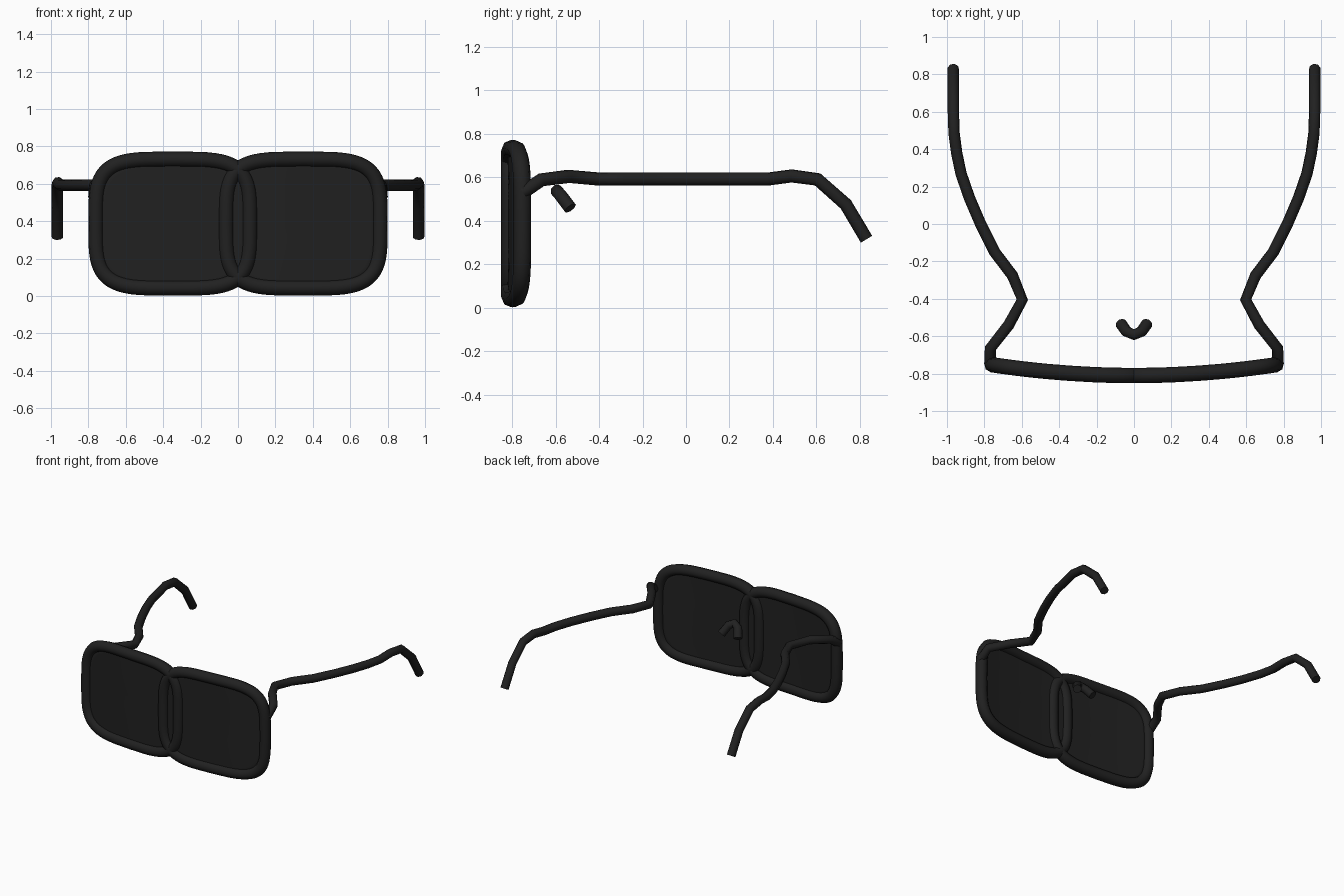
import bpy, bmesh, math

cube = bpy.data.objects.get("Cube")
if cube:
    bpy.data.objects.remove(cube, do_unlink=True)


def material(name, value):
    mat = bpy.data.materials.new(name)
    mat.use_nodes = True
    colour = (value, value, value, 1)
    mat.diffuse_color = colour
    mat.node_tree.nodes["Principled BSDF"].inputs["Base Color"].default_value = colour
    return mat


black = material("matte black", 0.015)


def finish(obj):
    obj.data.materials.append(black)
    bpy.ops.object.select_all(action='DESELECT')
    obj.select_set(True)
    bpy.context.view_layer.objects.active = obj
    if obj.type == 'CURVE':
        bpy.ops.object.convert(target='MESH')
    bpy.ops.object.shade_smooth_by_angle(angle=math.radians(50))


def tube(name, points, radius, closed=False):
    curve = bpy.data.curves.new(name, 'CURVE')
    curve.dimensions = '3D'
    curve.bevel_depth = radius
    curve.bevel_resolution = 2
    curve.use_fill_caps = True
    spline = curve.splines.new('POLY')
    spline.points.add(len(points) - 1)
    for p, co in zip(spline.points, points):
        p.co = (*co, 1)
    spline.use_cyclic_u = closed
    obj = bpy.data.objects.new(name, curve)
    bpy.context.collection.objects.link(obj)
    finish(obj)


def wrap(x):
    """Depth of the gently curved front at a given x."""
    return -0.81 + 0.1 * x * x


def rim_point(side, angle, scale=1.0):
    """Point on a rounded rectangle, bent around the face."""
    c, s = math.cos(angle), math.sin(angle)
    x = side * (0.348 + scale * 0.412 * math.copysign(abs(c) ** 0.5, c))
    z = 0.387 + scale * 0.344 * math.copysign(abs(s) ** 0.5, s)
    return (x, wrap(x), z)


def lens(name, side):
    # Concentric rings keep the sheet following the curve of the front
    bm = bmesh.new()
    steps, rings = 48, 8
    centre = bm.verts.new((side * 0.348, wrap(0.348), 0.387))
    loops = [[bm.verts.new(rim_point(side, math.tau * i / steps, r / rings))
              for i in range(steps)] for r in range(1, rings + 1)]
    for i in range(steps):
        j = (i + 1) % steps
        bm.faces.new((centre, loops[0][i], loops[0][j]))
        for a, b in zip(loops, loops[1:]):
            bm.faces.new((a[i], b[i], b[j], a[j]))
    bmesh.ops.recalc_face_normals(bm, faces=bm.faces)
    mesh = bpy.data.meshes.new(name)
    bm.to_mesh(mesh)
    bm.free()
    obj = bpy.data.objects.new(name, mesh)
    bpy.context.collection.objects.link(obj)
    solid = obj.modifiers.new("thickness", 'SOLIDIFY')
    solid.thickness = 0.02
    solid.offset = 0
    finish(obj)


# Arm from hinge, pinched inward, then out and down behind the ear
arm = [(0.77, -0.75, 0.53), (0.768, -0.665, 0.588), (0.67, -0.54, 0.604),
       (0.597, -0.405, 0.592), (0.65, -0.275, 0.592), (0.745, -0.15, 0.592),
       (0.82, 0, 0.592), (0.88, 0.14, 0.592), (0.925, 0.27, 0.592),
       (0.948, 0.38, 0.592), (0.962, 0.485, 0.606), (0.966, 0.605, 0.59),
       (0.966, 0.735, 0.475), (0.966, 0.83, 0.315)]

for label, side in (("left", 1), ("right", -1)):
    # Rim, with points spread evenly by using the superellipse angle
    tube(label + "_rim", [rim_point(side, math.tau * i / 64) for i in range(64)],
         0.041, closed=True)
    lens(label + "_lens", side)
    tube(label + "_arm", [(side * x, y, z) for x, y, z in arm], 0.031)

# Nose piece
half = [(0.07, -0.532, 0.458), (0.04, -0.575, 0.515), (0, -0.592, 0.535)]
tube("nose_piece", half + [(-x, y, z) for x, y, z in half[-2::-1]], 0.031)
